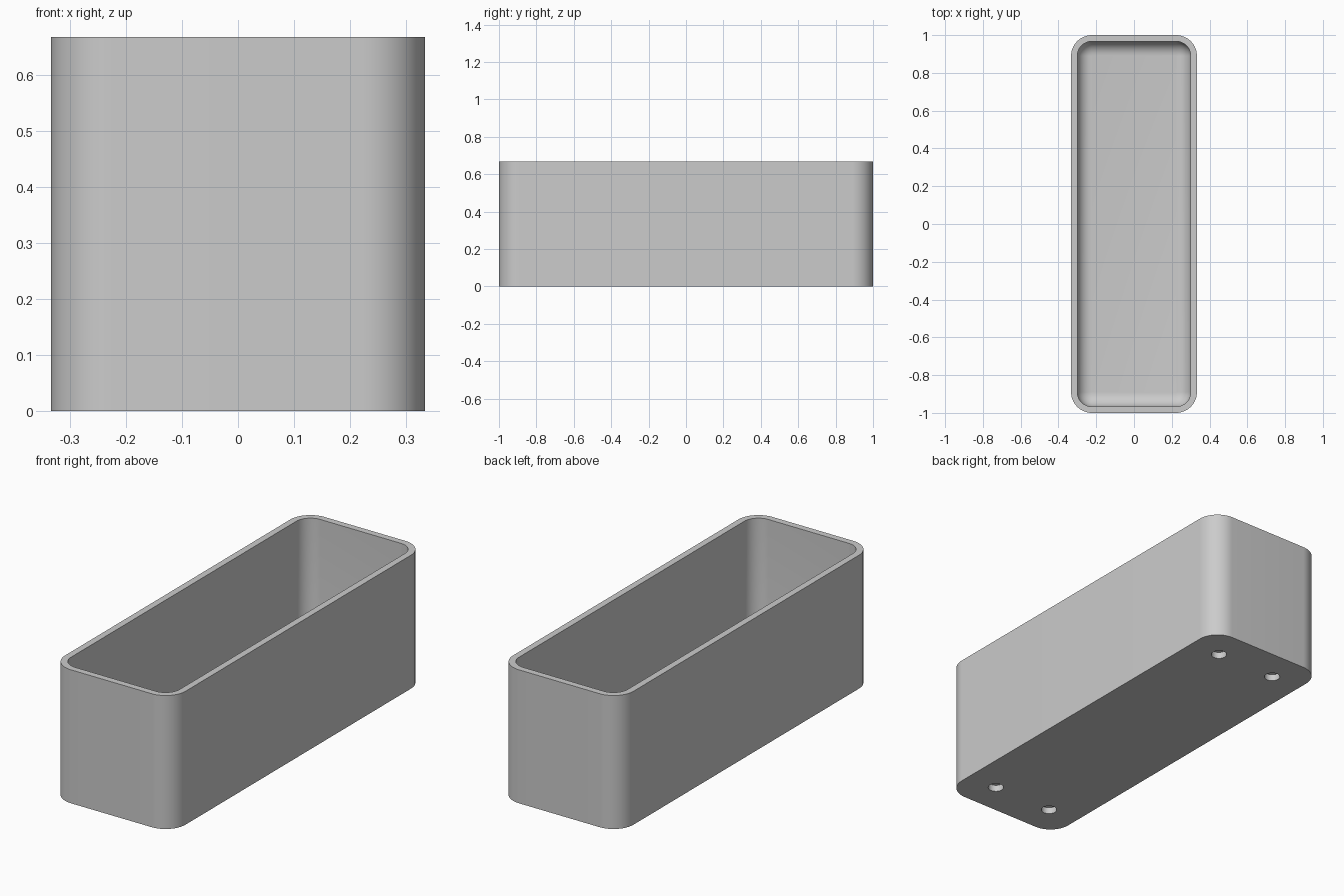
import bpy
import bmesh
from math import cos, sin, pi

cube = bpy.data.objects.get("Cube")
if cube:
    bpy.data.objects.remove(cube, do_unlink=True)

HALF_X, HALF_Y, HEIGHT = 1 / 3, 1.0, 2 / 3
CORNER, WALL, FLOOR, FILLET = 0.111, 0.033, 0.056, 0.075
HOLE_RADIUS, HOLE_DEPTH = 0.037, 0.033
SEGMENTS = 16

grey = bpy.data.materials.new("grey plastic")
grey.use_nodes = True
colour = (0.6, 0.6, 0.6, 1)
grey.diffuse_color = colour
grey.node_tree.nodes["Principled BSDF"].inputs["Base Color"].default_value = colour


def rounded_loop(bm, inset, z):
    """Ring of vertices around a rounded rectangle, inset from the outside."""
    r = CORNER - inset
    ring = []
    for q, (sx, sy) in enumerate([(1, 1), (-1, 1), (-1, -1), (1, -1)]):
        for i in range(SEGMENTS + 1):
            a = (q + i / SEGMENTS) * pi / 2
            ring.append(bm.verts.new((sx * (HALF_X - CORNER) + r * cos(a),
                                      sy * (HALF_Y - CORNER) + r * sin(a), z)))
    return ring


# Box: outer wall, rim, inner wall, then a rounded fillet into the floor
profile = [(0, 0), (0, HEIGHT), (WALL, HEIGHT)]
for i in range(SEGMENTS // 2 + 1):
    a = i / (SEGMENTS // 2) * pi / 2
    profile.append((WALL + FILLET * (1 - cos(a)), FLOOR + FILLET * (1 - sin(a))))

bm = bmesh.new()
rings = [rounded_loop(bm, inset, z) for inset, z in profile]
for low, high in zip(rings, rings[1:]):
    for i in range(len(low)):
        j = (i + 1) % len(low)
        bm.faces.new((low[i], low[j], high[j], high[i]))
bm.faces.new(rings[0][::-1])
bm.faces.new(rings[-1])
bmesh.ops.recalc_face_normals(bm, faces=bm.faces)
mesh = bpy.data.meshes.new("open_box")
bm.to_mesh(mesh)
bm.free()
mesh.materials.append(grey)
box = bpy.data.objects.new("open_box", mesh)
bpy.context.collection.objects.link(box)

# Blind round holes under the four corners
for sx in (-1, 1):
    for sy in (-1, 1):
        bpy.ops.mesh.primitive_cylinder_add(
            vertices=32, radius=HOLE_RADIUS, depth=2 * HOLE_DEPTH,
            location=(sx * HALF_X / 2, sy * (HALF_Y - HALF_X / 2), 0))
        cutter = bpy.context.object
        cutter.name = "hole_cutter"
        cutter.hide_render = True
        cutter.data.materials.append(grey)
        cut = box.modifiers.new("hole", 'BOOLEAN')
        cut.operation = 'DIFFERENCE'
        cut.solver = 'EXACT'
        cut.object = cutter
        with bpy.context.temp_override(object=box, active_object=box):
            bpy.ops.object.modifier_apply(modifier=cut.name)
        bpy.data.objects.remove(cutter, do_unlink=True)

# Smooth rounded surfaces, crisp rim and hole edges
bpy.ops.object.select_all(action='DESELECT')
box.select_set(True)
bpy.context.view_layer.objects.active = box
bpy.ops.object.shade_smooth_by_angle(angle=pi / 6)
